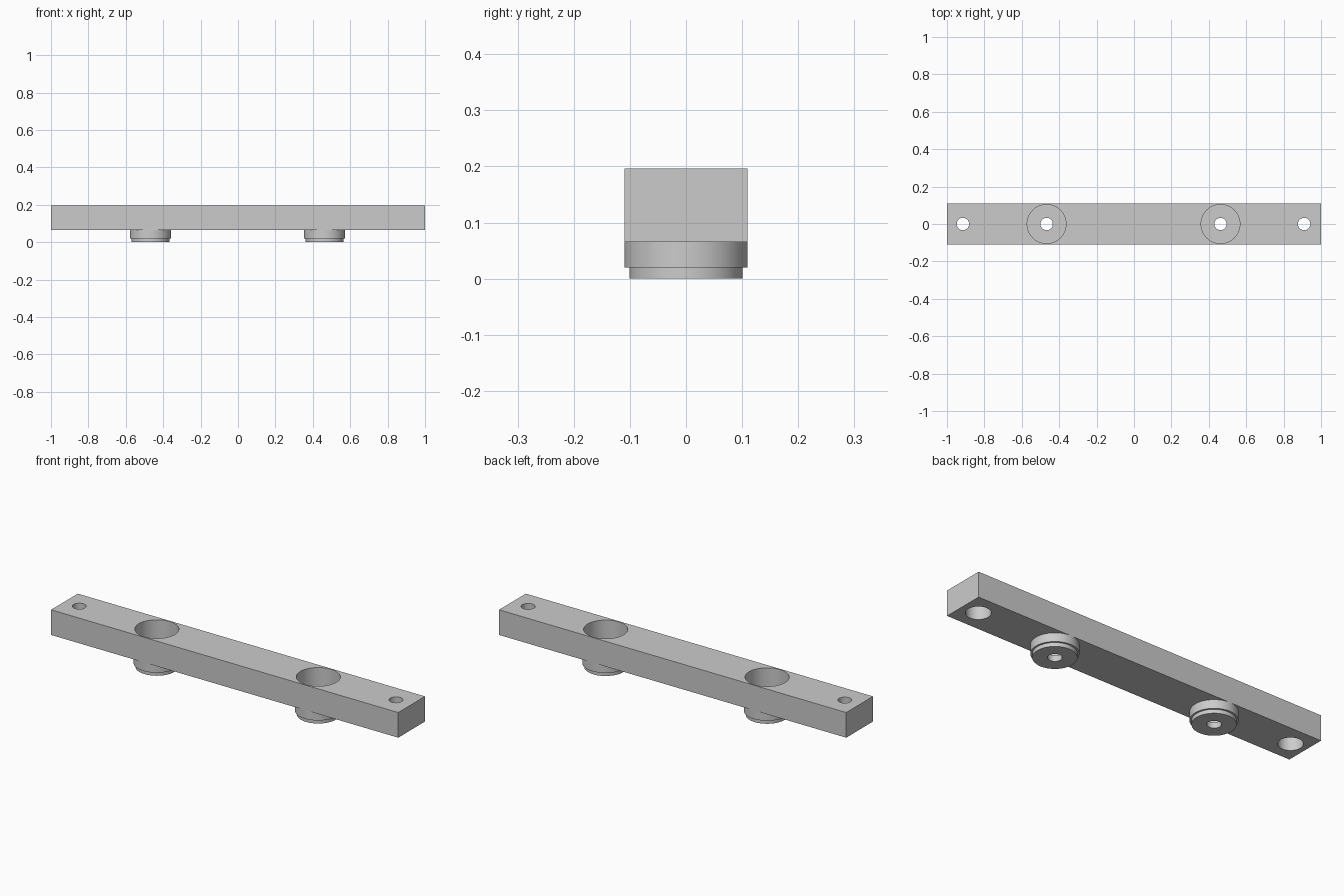
import bpy, bmesh, math

cube = bpy.data.objects.get("Cube")
if cube:
    bpy.data.objects.remove(cube, do_unlink=True)

# Plain grey for every part
grey = bpy.data.materials.new("plain_grey")
grey.use_nodes = True
COLOUR = (0.6, 0.6, 0.6, 1)
grey.diffuse_color = COLOUR
grey.node_tree.nodes["Principled BSDF"].inputs["Base Color"].default_value = COLOUR

SHIFT = -0.0025                 # holes sit slightly off centre
BOTTOM, TOP = 0.065, 0.196      # bar underside and upper face
HOLE, POCKET = 0.033, 0.104     # radii
FLAT = math.radians(30)


def add_object(name, bm):
    bmesh.ops.recalc_face_normals(bm, faces=bm.faces)
    mesh = bpy.data.meshes.new(name)
    bm.to_mesh(mesh)
    bm.free()
    mesh.materials.append(grey)
    obj = bpy.data.objects.new(name, mesh)
    bpy.context.collection.objects.link(obj)
    return obj


def lathe(bm, x, profile, closed, steps=64):
    """Spin a (radius, height) profile about a vertical axis at x."""
    rings = []
    for i in range(steps):
        a = math.tau * i / steps
        rings.append([bm.verts.new((x + r * math.cos(a), r * math.sin(a), z))
                      for r, z in profile])
    n = len(profile)
    for i in range(steps):
        a, b = rings[i], rings[(i + 1) % steps]
        for j in range(n if closed else n - 1):
            k = (j + 1) % n
            bm.faces.new((a[j], b[j], b[k], a[k]))
    if not closed:
        bm.faces.new([ring[0] for ring in rings])
        bm.faces.new([ring[-1] for ring in rings])


def smooth(obj):
    bpy.ops.object.select_all(action="DESELECT")
    obj.select_set(True)
    bpy.context.view_layer.objects.active = obj
    bpy.ops.object.shade_smooth_by_angle(angle=FLAT)


# Long rectangular bar
bm = bmesh.new()
bmesh.ops.create_cube(bm, size=1)
bmesh.ops.scale(bm, vec=(2, 0.22, TOP - BOTTOM), verts=bm.verts)
bmesh.ops.translate(bm, vec=(0, 0, (TOP + BOTTOM) / 2), verts=bm.verts)
bar = add_object("bar", bm)

# Cutters: wide pockets and end holes counterbored from below
bm = bmesh.new()
for side in (-1, 1):
    lathe(bm, SHIFT + side * 0.465, [(POCKET, 0), (POCKET, 0.3)], False)
    lathe(bm, SHIFT + side * 0.912,
          [(0.058, 0), (0.058, 0.14), (HOLE, 0.14), (HOLE, 0.3)], False)
cutter = add_object("hole_cutter", bm)
cutter.hide_render = True

cut = bar.modifiers.new("holes", "BOOLEAN")
cut.operation, cut.solver, cut.object = "DIFFERENCE", "EXACT", cutter
bpy.context.view_layer.objects.active = bar
bpy.ops.object.modifier_apply(modifier=cut.name)
bpy.data.objects.remove(cutter, do_unlink=True)
smooth(bar)

# Stepped cups below the pockets, each with a centre hole
cup = [(HOLE, 0), (0.101, 0), (0.101, 0.02), (0.11, 0.02), (0.11, BOTTOM),
       (POCKET, BOTTOM), (POCKET, 0.03), (HOLE, 0.03)]
for name, side in (("right_cup", -1), ("left_cup", 1)):
    bm = bmesh.new()
    lathe(bm, SHIFT + side * 0.465, cup, True)
    smooth(add_object(name, bm))
